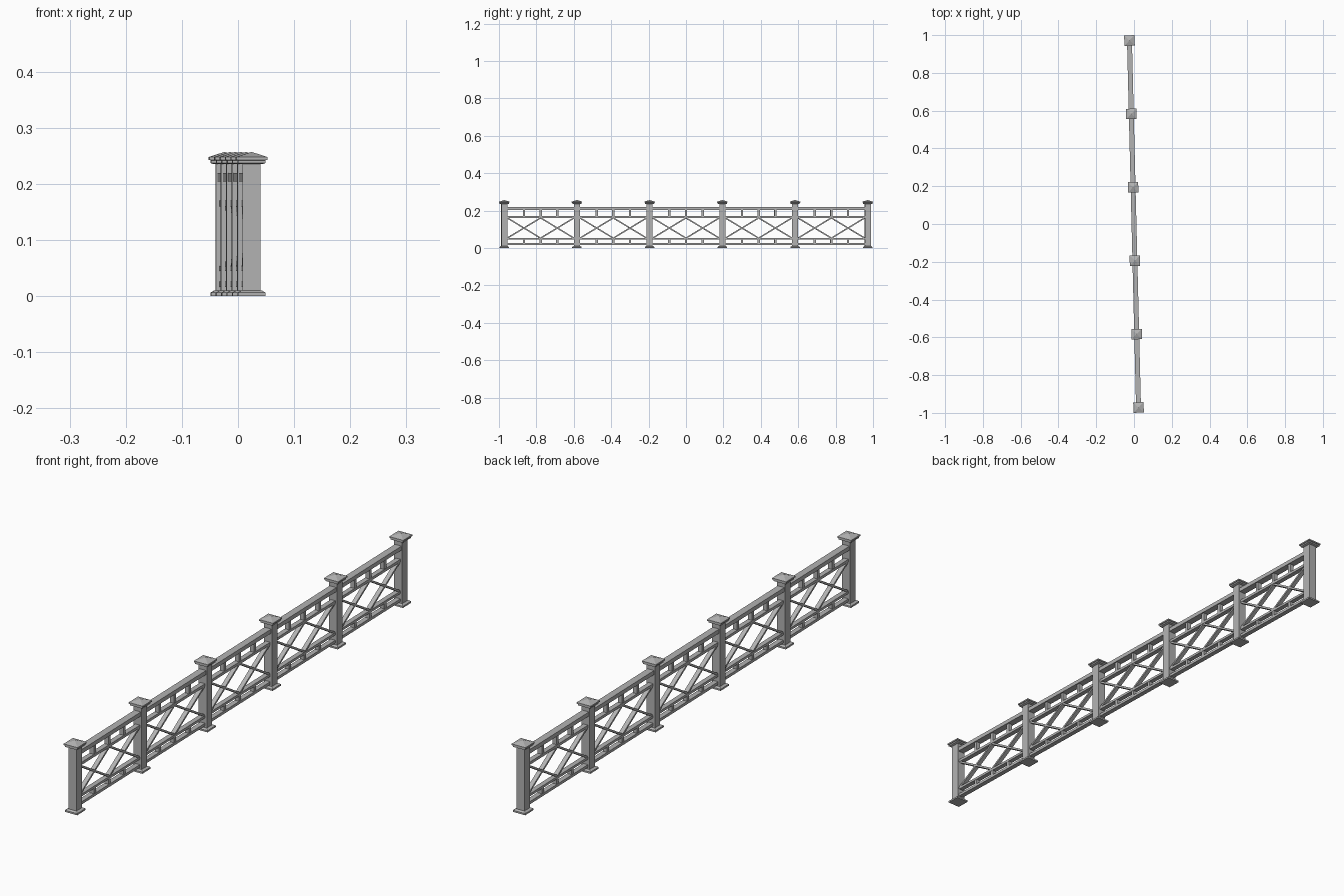
import bpy, bmesh, math
from mathutils import Matrix, Vector

cube = bpy.data.objects.get("Cube")
if cube:
    bpy.data.objects.remove(cube)

grey = bpy.data.materials.new("stone grey")
grey.use_nodes = True
colour = (0.45, 0.45, 0.45, 1)
grey.diffuse_color = colour
grey.node_tree.nodes["Principled BSDF"].inputs["Base Color"].default_value = colour

POSTS = 6
END = Vector((0.024, -0.9715, 0))          # centre of the front post
ANGLE = math.atan2(-END.x, END.y) + math.pi
LENGTH = END.length * 2
STEP = LENGTH / (POSTS - 1)
POST = 0.032
TURN = Matrix.Rotation(math.atan2(END.x, -END.y), 4, 'Z')


def finish(name, bm):
    """Turn the fence onto its slight diagonal and make an object."""
    bmesh.ops.recalc_face_normals(bm, faces=bm.faces)
    bm.transform(TURN)
    mesh = bpy.data.meshes.new(name)
    bm.to_mesh(mesh)
    bm.free()
    mesh.materials.append(grey)
    obj = bpy.data.objects.new(name, mesh)
    bpy.context.collection.objects.link(obj)
    return obj


def box(bm, centre, size, tilt=0):
    m = (Matrix.Translation(centre) @ Matrix.Rotation(tilt, 4, 'X')
         @ Matrix.Diagonal((*size, 1)))
    bmesh.ops.create_cube(bm, size=1, matrix=m)


def square_loft(bm, y, profile):
    """Stack square rings of (half width, height); a zero width is a point."""
    rings = []
    for half, z in profile:
        if half == 0:
            rings.append([bm.verts.new((0, y, z))] * 4)
        else:
            rings.append([bm.verts.new((sx * half, y + sy * half, z))
                          for sx, sy in ((-1, -1), (1, -1), (1, 1), (-1, 1))])
    bm.faces.new(rings[0])
    if profile[-1][0]:
        bm.faces.new(rings[-1])
    for a, b in zip(rings, rings[1:]):
        for i in range(4):
            j = (i + 1) % 4
            corners = [a[i], a[j], b[j], b[i]]
            bm.faces.new(list(dict.fromkeys(corners)))


# Posts with a bevelled foot and a stepped pyramid cap
for i in range(POSTS):
    y = -LENGTH / 2 + i * STEP
    bm = bmesh.new()
    box(bm, (0, y, 0.122), (POST, POST, 0.232))
    finish(f"post_{i + 1}", bm)
    bm = bmesh.new()
    square_loft(bm, y, [(0.0247, 0), (0.0247, 0.006), (0.018, 0.010)])
    finish(f"post_foot_{i + 1}", bm)
    bm = bmesh.new()
    square_loft(bm, y, [(0.018, 0.235), (0.0245, 0.237), (0.0245, 0.242),
                        (0.0275, 0.243), (0.0275, 0.248), (0, 0.257)])
    finish(f"post_cap_{i + 1}", bm)

# Rails as (name, depth, bottom, top)
RAILS = [("handrail", 0.026, 0.204, 0.219), ("upper_rail", 0.018, 0.160, 0.170),
         ("lower_rail", 0.018, 0.045, 0.054), ("bottom_rail", 0.018, 0.016, 0.026)]
SPAN = STEP - POST
for i in range(POSTS - 1):
    mid = -LENGTH / 2 + (i + 0.5) * STEP
    for name, depth, low, high in RAILS:
        bm = bmesh.new()
        box(bm, (0, mid, (low + high) / 2), (depth, SPAN + 0.004, high - low))
        finish(f"{name}_{i + 1}", bm)

    # Short blocks between each pair of rails
    bm = bmesh.new()
    for k in (-1, 0, 1):
        for low, high in ((0.169, 0.205), (0.025, 0.046)):
            box(bm, (0, mid + k * SPAN / 4, (low + high) / 2),
                (0.016, 0.012, high - low))
    finish(f"spacer_blocks_{i + 1}", bm)

    # Two crossed braces side by side
    bm = bmesh.new()
    width, height = SPAN / 2, 0.108
    for side in (-1, 1):
        for lean in (-1, 1):
            box(bm, (0, mid + side * SPAN / 4, 0.107),
                (0.016, math.hypot(width, height) - 0.004, 0.007),
                lean * math.atan2(height, width))
    finish(f"cross_braces_{i + 1}", bm)
